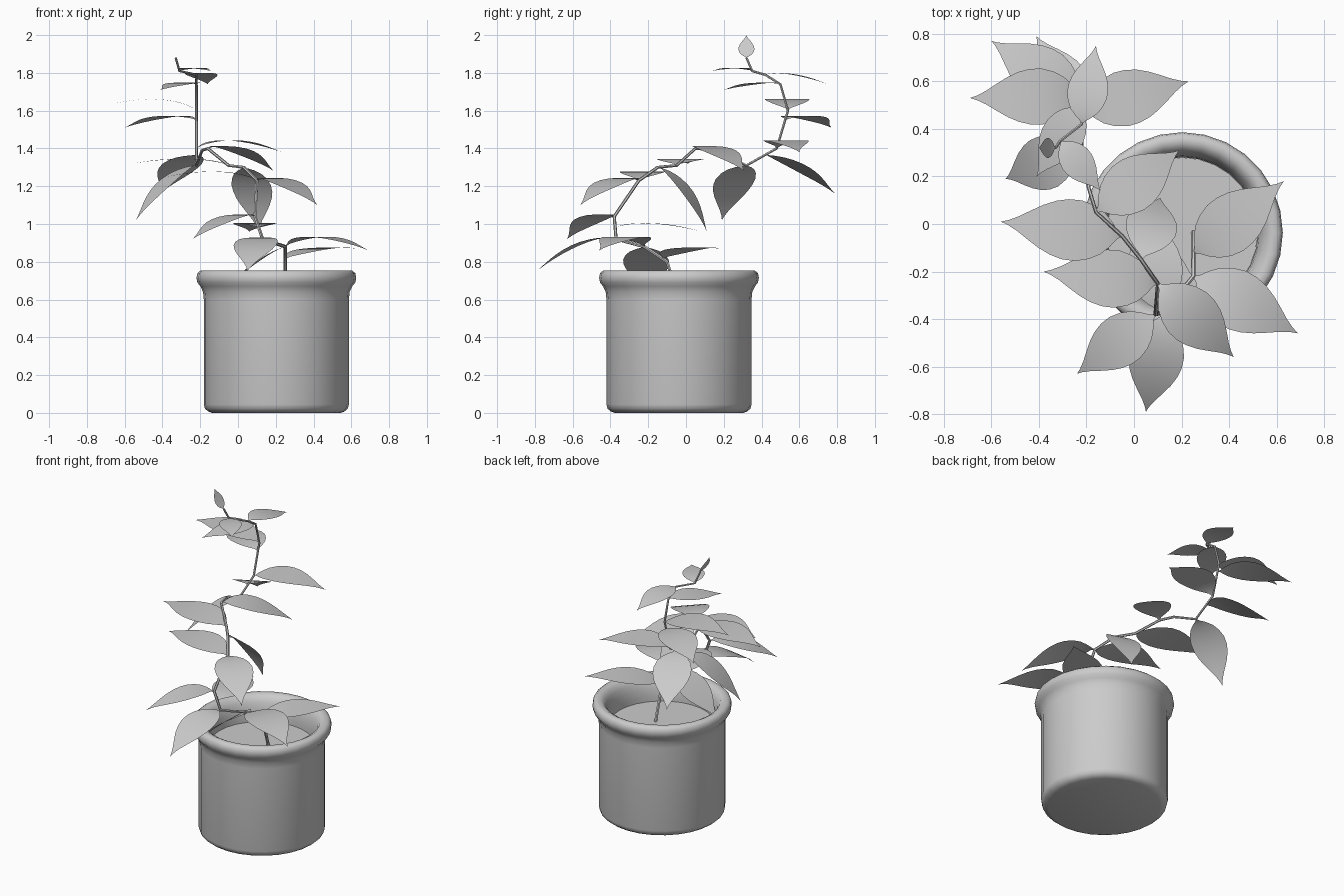
import bpy
import bmesh
import math
from mathutils import Vector

if "Cube" in bpy.data.objects:
    bpy.data.objects.remove(bpy.data.objects["Cube"], do_unlink=True)

# One plain grey for the whole plant
grey = bpy.data.materials.new("plain_grey")
grey.use_nodes = True
tone = (0.6, 0.6, 0.6, 1)
grey.diffuse_color = tone
shader = next(n for n in grey.node_tree.nodes if n.type == "BSDF_PRINCIPLED")
shader.inputs["Base Color"].default_value = tone

POT_CENTRE = Vector((0.203, -0.037, 0))


def add_mesh_object(name, bm, angle):
    """Turn a bmesh into a shaded object and free it."""
    mesh = bpy.data.meshes.new(name)
    bm.to_mesh(mesh)
    bm.free()
    mesh.materials.append(grey)
    obj = bpy.data.objects.new(name, mesh)
    bpy.context.collection.objects.link(obj)
    bpy.ops.object.select_all(action="DESELECT")
    obj.select_set(True)
    bpy.context.view_layer.objects.active = obj
    bpy.ops.object.shade_smooth_by_angle(angle=math.radians(angle))
    return obj


def lathe(name, profile, sides=28):
    """Spin a radius/height profile about the pot axis, closing both ends."""
    bm = bmesh.new()
    rings = []
    for radius, height in profile:
        ring = []
        for i in range(sides):
            a = math.tau * i / sides
            spoke = Vector((radius * math.cos(a), radius * math.sin(a), height))
            ring.append(bm.verts.new(POT_CENTRE + spoke))
        rings.append(ring)
    for low, high in zip(rings, rings[1:]):
        for i in range(sides):
            j = (i + 1) % sides
            bm.faces.new((low[i], low[j], high[j], high[i]))
    bm.faces.new(list(reversed(rings[0])))
    bm.faces.new(rings[-1])
    return add_mesh_object(name, bm, 50)


# Pot with rounded foot and rolled rim, its inside ending in the soil
lathe("pot", [(0.34, 0), (0.36, 0.007), (0.378, 0.022), (0.384, 0.045),
              (0.384, 0.6), (0.388, 0.64), (0.402, 0.67), (0.418, 0.69),
              (0.423, 0.715), (0.418, 0.74), (0.402, 0.753), (0.377, 0.753),
              (0.354, 0.74), (0.337, 0.71), (0.324, 0.67), (0.318, 0.62),
              (0.318, 0.57)])
lathe("soil", [(0.317, 0.575), (0.317, 0.59)])

# Winding stem, bending at each node where leaves sprout
NODES = [Vector(p) for p in (
    (0.25, -0.03, 0.57), (0.25, -0.1, 0.8), (0.25, -0.22, 0.88),
    (0.13, -0.37, 0.92), (0.09, -0.38, 1.04), (0.1, -0.25, 1.23),
    (0.03, -0.15, 1.3), (-0.05, -0.05, 1.31), (-0.16, 0.05, 1.4),
    (-0.19, 0.15, 1.39), (-0.22, 0.32, 1.31), (-0.22, 0.48, 1.4),
    (-0.22, 0.54, 1.6), (-0.22, 0.5, 1.74), (-0.22, 0.42, 1.79),
    (-0.31, 0.35, 1.81), (-0.33, 0.32, 1.88))]

curve = bpy.data.curves.new("stem", "CURVE")
curve.dimensions = "3D"
curve.bevel_depth = 0.01
curve.bevel_resolution = 1
curve.use_fill_caps = True
spline = curve.splines.new("POLY")
spline.points.add(len(NODES) - 1)
for i, (point, node) in enumerate(zip(spline.points, NODES)):
    point.co = (*node, 1)
    point.radius = 1 - 0.4 * i / len(NODES)
curve.materials.append(grey)
stem = bpy.data.objects.new("stem", curve)
bpy.context.collection.objects.link(stem)
bpy.ops.object.select_all(action="DESELECT")
stem.select_set(True)
bpy.context.view_layer.objects.active = stem
bpy.ops.object.convert(target="MESH")
bpy.ops.object.shade_smooth_by_angle(angle=math.radians(50))

# Position along a leaf against its relative half width
OUTLINE = [(0, 0.02), (0.04, 0.13), (0.09, 0.4), (0.16, 0.68), (0.25, 0.88),
           (0.36, 1), (0.47, 0.99), (0.57, 0.89), (0.67, 0.71),
           (0.77, 0.47), (0.86, 0.24), (0.94, 0.08), (1, 0)]


def stem_point(place):
    """Point on the stem; the fraction lies between two nodes."""
    i = int(place)
    return NODES[i].lerp(NODES[min(i + 1, len(NODES) - 1)], place - i)


def leaf(name, base, tip, arch, ratio=0.5):
    """An arched blade, level from side to side, from the stem to its tip."""
    chord = tip - base
    length = chord.length
    across = chord.cross(Vector((0, 0, 1))).normalized()
    lift = across.cross(chord).normalized()
    bm = bmesh.new()
    previous = None
    for t, w in OUTLINE:
        s = t ** 0.8
        middle = base + chord * t + lift * (arch * length * 4 * s * (1 - s))
        side = across * (w * ratio * length / 2)
        if w:
            row = [bm.verts.new(middle + side * k) for k in (-1, 0, 1)]
        else:
            row = [bm.verts.new(middle)] * 3
        if previous:
            for a in (0, 1):
                corners = [previous[a], previous[a + 1], row[a + 1], row[a]]
                bm.faces.new(list(dict.fromkeys(corners)))
        previous = row
    bmesh.ops.recalc_face_normals(bm, faces=bm.faces)
    if sum(f.normal.z for f in bm.faces) < 0:
        bmesh.ops.reverse_faces(bm, faces=bm.faces)
    add_mesh_object(name, bm, 60)


# Place on the stem, tip position, arch
LEAVES = [
    (1.2, (0.63, 0.18, 0.87), 0.06), (2, (0.69, -0.46, 0.86), 0.12),
    (3, (0.05, -0.79, 0.75), 0.11), (4, (-0.24, -0.63, 0.92), 0.1),
    (3.5, (0.06, 0.08, 0.96), 0.07), (5, (0.42, -0.56, 1.1), 0.11),
    (5, (-0.38, -0.2, 1.25), 0.08), (6, (0.11, 0.11, 0.96), 0.11),
    (7, (-0.56, 0.01, 1.32), 0.06), (8, (0.19, 0.31, 1.28), 0.1),
    (10, (-0.54, 0.19, 1.02), 0.1), (10.6, (-0.41, 0.79, 1.16), 0.07),
    (11, (0.23, 0.6, 1.38), 0.11), (12, (-0.69, 0.53, 1.63), 0.1),
    (11.75, (-0.6, 0.77, 1.51), 0.08), (13, (-0.41, 0.2, 1.71), 0.05),
    (14, (-0.16, 0.75, 1.74), 0.07), (15, (-0.14, 0.14, 1.81), 0.06)]
for i, (place, tip, arch) in enumerate(LEAVES):
    leaf(f"leaf_{i + 1}", stem_point(place), Vector(tip), arch)

# Leaf drooping into the pot, and the young leaf at the top
leaf("pot_leaf", NODES[2], Vector((-0.09, -0.2, 0.64)), 0.05, 0.58)
leaf("top_leaf", NODES[-1], Vector((-0.4, 0.32, 2)), -0.03, 0.6)
